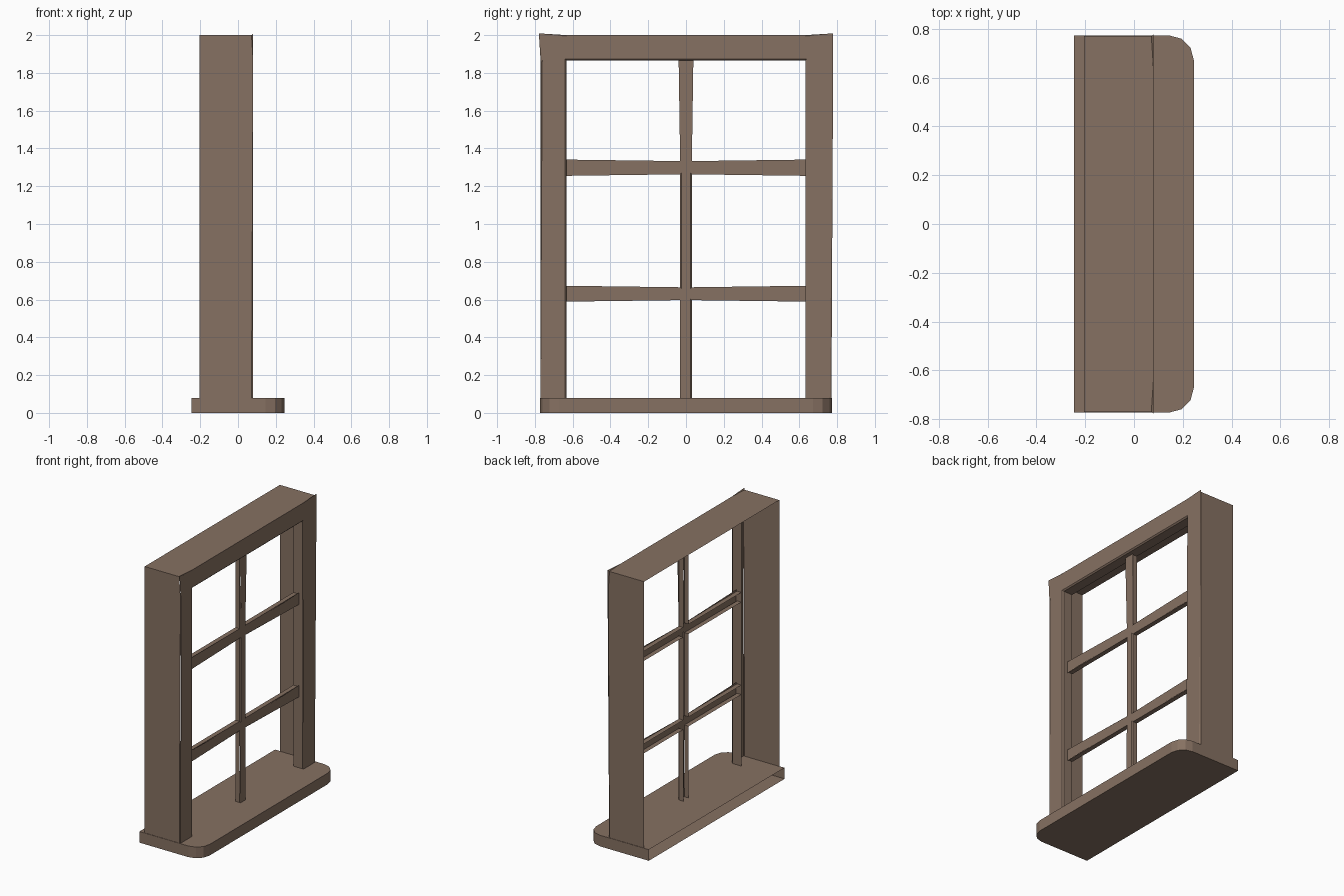
import bpy, bmesh, math
from mathutils import Vector

if "Cube" in bpy.data.objects:
    bpy.data.objects.remove(bpy.data.objects["Cube"])

wood = bpy.data.materials.new("brown_wood")
wood.diffuse_color = (0.24, 0.165, 0.122, 1)
wood.use_nodes = True
wood.node_tree.nodes["Principled BSDF"].inputs["Base Color"].default_value = wood.diffuse_color


def finish(bm, name, axis):
    """Make normals consistent, with the widest `axis` face pointing outward."""
    bmesh.ops.recalc_face_normals(bm, faces=bm.faces)
    bm.normal_update()
    axis = Vector(axis)
    best = max(bm.faces, key=lambda f: abs(f.normal.dot(axis)) * f.calc_area())
    if best.normal.dot(axis) < 0:
        bmesh.ops.reverse_faces(bm, faces=bm.faces)
    mesh = bpy.data.meshes.new(name)
    bm.to_mesh(mesh)
    bm.free()
    mesh.materials.append(wood)
    ob = bpy.data.objects.new(name, mesh)
    bpy.context.collection.objects.link(ob)
    return ob


def flanged_grid(name, ys, zs, front, solid, depth, bevel):
    """Open-backed shell: front cells chosen by solid(col, row), edges
    folded back to x = depth(midpoint), and front edges chamfered."""
    bm = bmesh.new()
    v = [[bm.verts.new((front, y, z)) for z in zs] for y in ys]
    for i in range(len(ys) - 1):
        for j in range(len(zs) - 1):
            if solid(i, j):
                bm.faces.new((v[i][j], v[i + 1][j], v[i + 1][j + 1], v[i][j + 1]))
    bmesh.ops.delete(bm, geom=[p for p in bm.verts if not p.link_faces], context='VERTS')

    def mid(e):
        return (e.verts[0].co + e.verts[1].co) / 2

    # fold back every outline edge except those standing on the sill
    rim = [e for e in bm.edges if e.is_boundary and mid(e).z > zs[0] + 1e-4]
    target = {p: depth(mid(e)) for e in rim for p in e.verts}
    back = {p: bm.verts.new((x, p.co.y, p.co.z)) for p, x in target.items()}
    for e in rim:
        a, b = e.verts
        bm.faces.new((a, b, back[b], back[a]))
    bmesh.ops.bevel(bm, geom=rim, offset=bevel, segments=1, profile=0.5,
                    affect='EDGES', clamp_overlap=True)
    bmesh.ops.dissolve_limit(bm, angle_limit=0.01, verts=bm.verts, edges=bm.edges)
    return finish(bm, name, (1, 0, 0))


# Outer casing: deep outer sides, shallow returns around the opening
OPEN_Y, OPEN_Z = 0.632, 1.865
flanged_grid("window_frame", [-0.77, -OPEN_Y, OPEN_Y, 0.77], [0.08, OPEN_Z, 2.0], 0.08,
             lambda i, j: i != 1 or j == 1,
             lambda m: 0.0 if abs(m.y) < OPEN_Y + 0.01 and m.z < OPEN_Z + 0.01 else -0.205,
             0.009)

# Glazing bars: one upright and two crossbars, open at the back
flanged_grid("glazing_bars", [-0.63, -0.031, 0.031, 0.63],
             [0.08, 0.597, 0.665, 1.263, 1.333, 1.863], 0.042,
             lambda i, j: i == 1 or j in (1, 3), lambda m: 0.0, 0.008)

# Sill: slab with rounded front corners and an open back
R, X, Y, H = 0.1, 0.245, 0.773, 0.08
half = [(X - R + R * math.sin(a), Y - R + R * math.cos(a))
        for a in (k * math.pi / 6 for k in range(4))]
outline = [(-X, Y)] + half + [(x, -y) for x, y in reversed(half)] + [(-X, -Y)]
bm = bmesh.new()
low = [bm.verts.new((x, y, 0)) for x, y in outline]
top = [bm.verts.new((x, y, H)) for x, y in outline]
bm.faces.new(low)
bm.faces.new(top)
for k in range(len(outline) - 1):
    bm.faces.new((low[k], low[k + 1], top[k + 1], top[k]))
# orient using the front edge, whose outward direction is unambiguous
finish(bm, "window_sill", (1, 0, 0))
